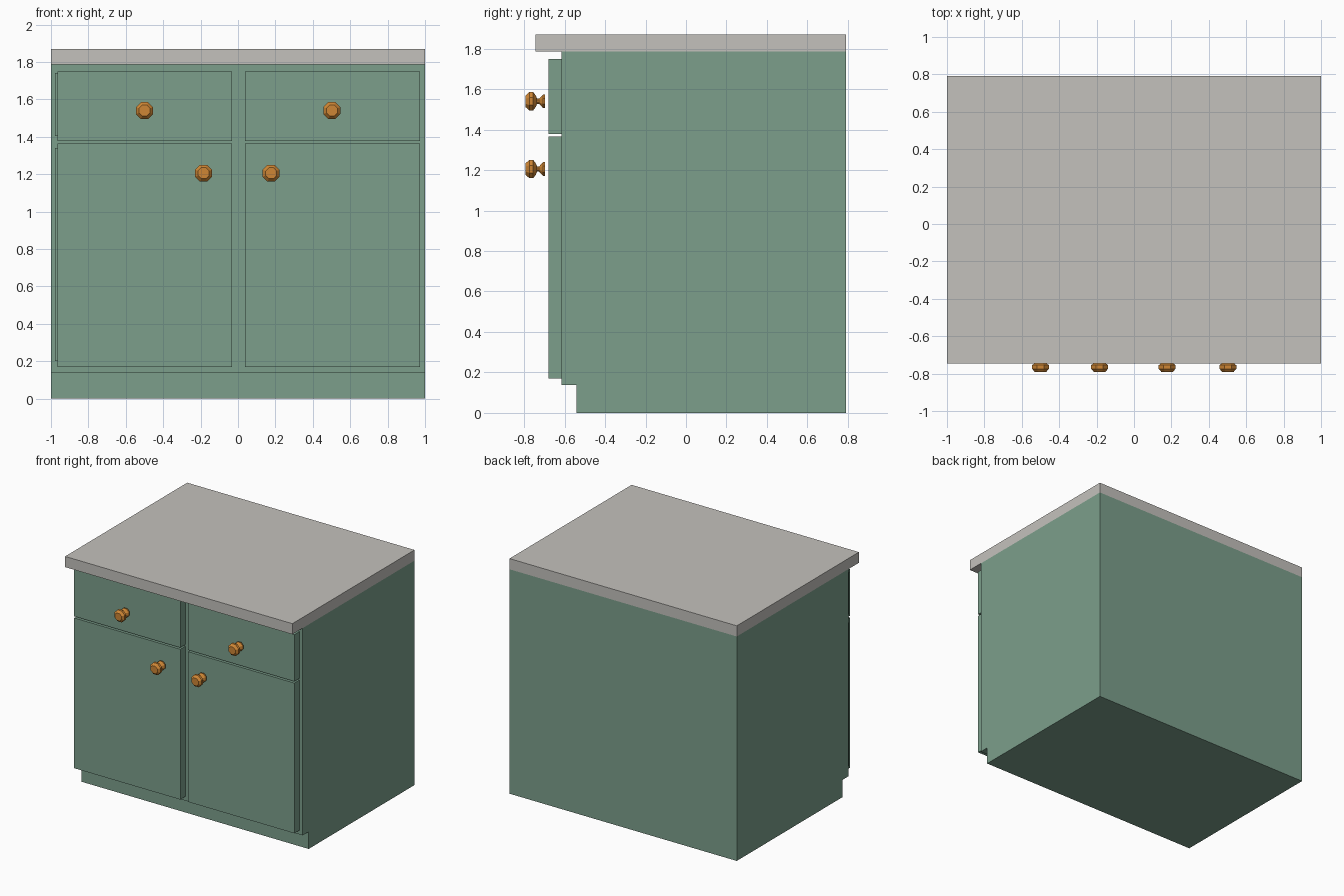
import bpy, bmesh, math

if "Cube" in bpy.data.objects:
    bpy.data.objects.remove(bpy.data.objects["Cube"])


def material(name, rgb):
    m = bpy.data.materials.new(name)
    m.diffuse_color = (*rgb, 1)
    m.use_nodes = True
    m.node_tree.nodes["Principled BSDF"].inputs["Base Color"].default_value = m.diffuse_color
    return m


GREEN = material("sage_green_paint", (0.20, 0.345, 0.26))
STONE = material("grey_stone", (0.55, 0.535, 0.505))
BRASS = material("orange_brass", (0.62, 0.24, 0.035))


def finish(name, bm, mat):
    bmesh.ops.recalc_face_normals(bm, faces=bm.faces)
    me = bpy.data.meshes.new(name)
    bm.to_mesh(me)
    bm.free()
    me.materials.append(mat)
    ob = bpy.data.objects.new(name, me)
    bpy.context.collection.objects.link(ob)
    return ob


def box(name, x, y, z, mat):
    bm = bmesh.new()
    bmesh.ops.create_cube(bm, size=1)
    for v in bm.verts:
        v.co = [lo + (c + 0.5) * (hi - lo) for c, (lo, hi) in zip(v.co, (x, y, z))]
    return finish(name, bm, mat)


# Cabinet body: side profile with toe-kick notch, extruded across x
profile = [(-0.54, 0), (0.79, 0), (0.79, 1.785), (-0.615, 1.785),
           (-0.615, 0.137), (-0.54, 0.137)]
bm = bmesh.new()
face = bm.faces.new([bm.verts.new((-1, y, z)) for y, z in profile])
ext = bmesh.ops.extrude_face_region(bm, geom=[face])
bmesh.ops.translate(bm, vec=(2, 0, 0),
                    verts=[g for g in ext["geom"] if isinstance(g, bmesh.types.BMVert)])
finish("cabinet_body", bm, GREEN)

# Countertop
box("countertop", (-1, 1), (-0.745, 0.79), (1.785, 1.87), STONE)

# Drawer fronts and doors in two columns
for side, x in (("left", (-0.965, -0.032)), ("right", (0.037, 0.972))):
    for part, z in (("drawer_front", (1.378, 1.75)), ("door", (0.17, 1.365))):
        box(f"{side}_{part}", x, (-0.68, -0.614), z, GREEN)

# Thin strips beside the left column
for part, z in (("drawer", (1.405, 1.74)), ("door", (0.2, 1.34))):
    box(f"{part}_edge_strip", (-0.978, -0.964), (-0.65, -0.614), z, GREEN)

# Knobs: eight-sided lathe of (distance from front tip, radius)
KNOB = [(0, 0.032), (0.018, 0.049), (0.037, 0.049), (0.05, 0.03),
        (0.056, 0.014), (0.066, 0.014), (0.086, 0.037), (0.096, 0.037)]


def knob(name, x, z, sides=8):
    bm = bmesh.new()
    rings = []
    for d, r in KNOB:
        angles = [2 * math.pi * (i + 0.5) / sides for i in range(sides)]
        rings.append([bm.verts.new((x + r * math.cos(a), -0.792 + d, z + r * math.sin(a)))
                      for a in angles])
    for a, b in zip(rings, rings[1:]):
        for i in range(sides):
            j = (i + 1) % sides
            bm.faces.new((a[i], a[j], b[j], b[i]))
    bm.faces.new(rings[0])
    bm.faces.new(rings[-1])
    return finish(name, bm, BRASS)


knob("left_drawer_knob", -0.5, 1.54)
knob("right_drawer_knob", 0.502, 1.54)
knob("left_door_knob", -0.184, 1.205)
knob("right_door_knob", 0.177, 1.205)
